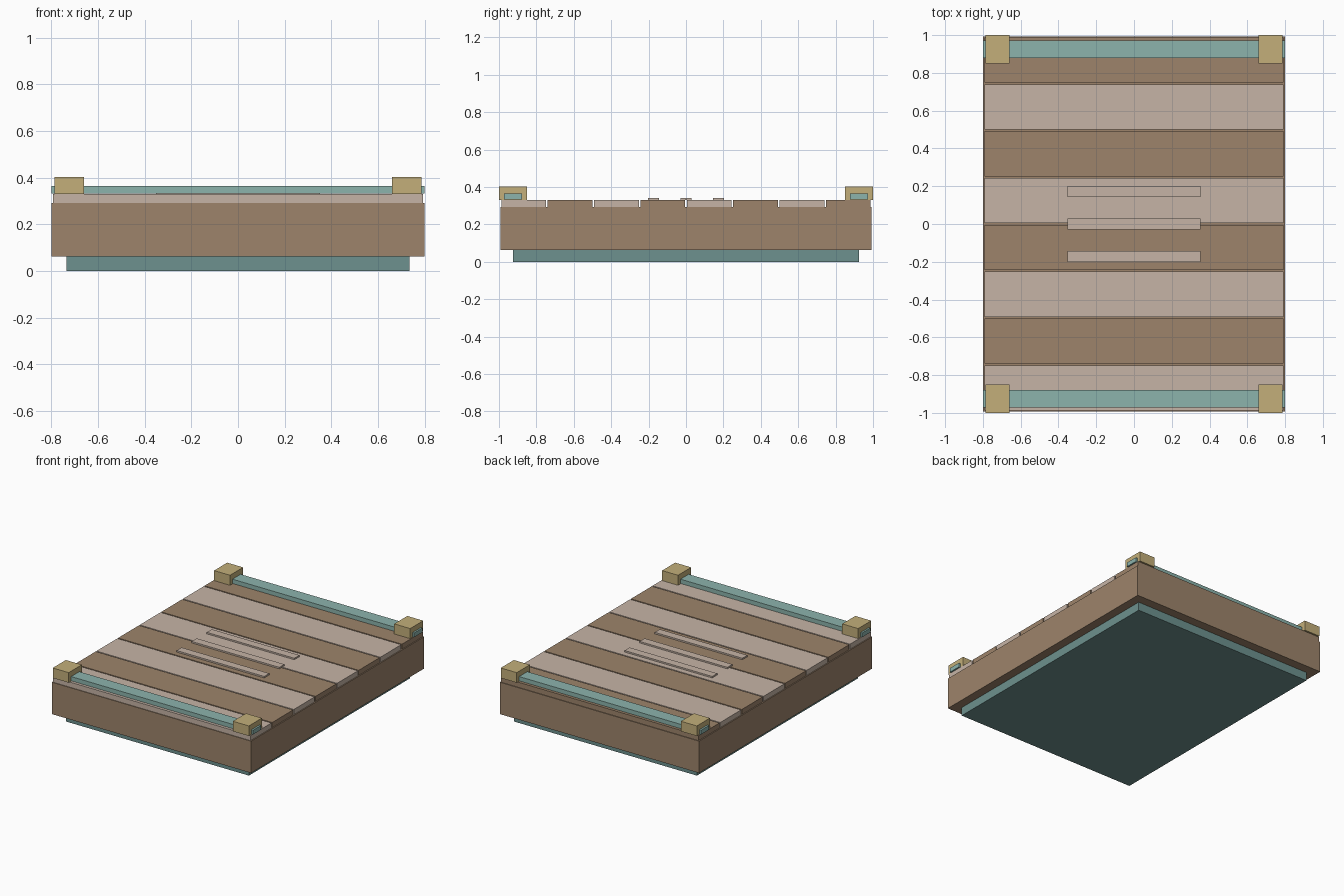
import bpy

if "Cube" in bpy.data.objects:
    bpy.data.objects.remove(bpy.data.objects["Cube"], do_unlink=True)


def material(name, *srgb):
    """Flat material from 0-255 display values, stored as linear."""
    mat = bpy.data.materials.new(name)
    mat.use_nodes = True
    colour = [((c / 255 + 0.055) / 1.055) ** 2.4 for c in srgb] + [1]
    mat.diffuse_color = colour
    mat.node_tree.nodes["Principled BSDF"].inputs["Base Color"].default_value = colour
    return mat


brown = material("brown wood", 157, 132, 107)
pale = material("pale wood", 198, 180, 166)
light_teal = material("light teal", 140, 179, 172)
dark_teal = material("dark teal", 109, 145, 142)
gold = material("dull gold", 195, 175, 122)


def box(name, mat, centre, size, bottom, top):
    """Box given by its plan centre, plan size and height range."""
    bpy.ops.mesh.primitive_cube_add(size=1, location=(*centre, (bottom + top) / 2))
    obj = bpy.context.object
    obj.name = name
    obj.scale = (*size, top - bottom)
    bpy.ops.object.transform_apply(location=False, rotation=False, scale=True)
    obj.data.materials.append(mat)
    return obj


BODY_TOP = 0.293
DECK_TOP = 0.33
PITCH = 0.248

# Recessed plinth and main body
box("plinth", dark_teal, (0, 0), (1.47, 1.85), 0, 0.062)
box("body", brown, (0, 0), (1.6, 1.985), 0.062, BODY_TOP)

# Deck planks in alternating colours
for i in range(8):
    box(f"plank_{i + 1}", brown if i % 2 else pale, (0, (i - 3.5) * PITCH),
        (1.585, 0.239), BODY_TOP, DECK_TOP)

# Thin centre slats
for i in (-1, 0, 1):
    box(f"slat_{i + 2}", pale, (0, i * 0.173), (0.704, 0.058), DECK_TOP, 0.341)

# End rails with corner blocks
for end, y in (("front", -0.925), ("back", 0.925)):
    box(f"{end}_rail", light_teal, (0, y), (1.6, 0.094), DECK_TOP + 0.003, 0.364)
    for side, x in (("left", 0.723), ("right", -0.723)):
        box(f"{end}_{side}_corner_block", gold, (x, y), (0.128, 0.15), DECK_TOP, 0.403)
